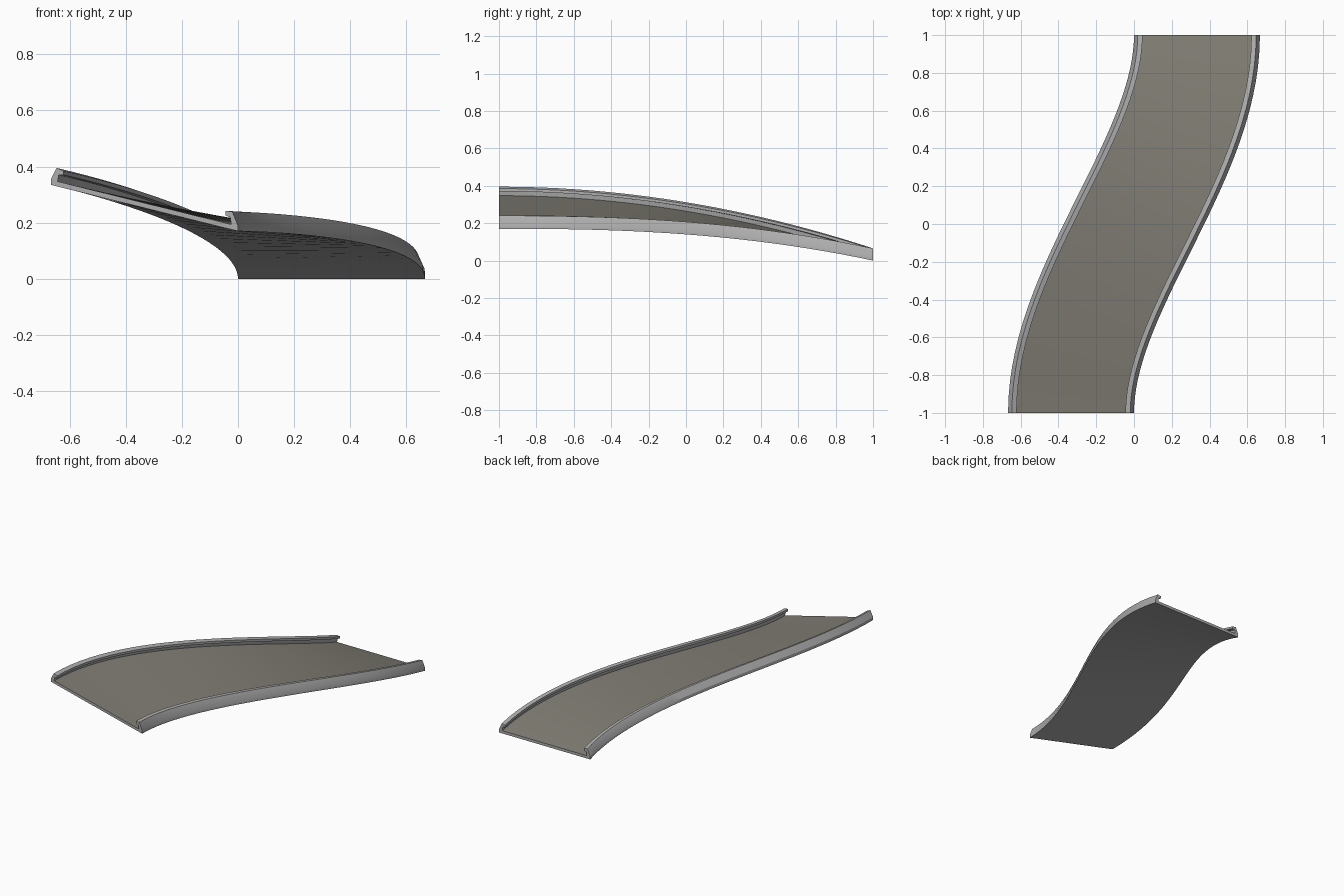
import bpy, bmesh, math

if "Cube" in bpy.data.objects:
    bpy.data.objects.remove(bpy.data.objects["Cube"])

SEG = 32
HALF = 1 / 3


def material(name, rgb):
    m = bpy.data.materials.new(name)
    m.diffuse_color = (*rgb, 1)
    m.use_nodes = True
    m.node_tree.nodes["Principled BSDF"].inputs["Base Color"].default_value = m.diffuse_color
    return m


grey = material("rail grey", (0.42, 0.42, 0.42))
brown = material("road brown grey", (0.215, 0.204, 0.172))


# Heights of the two lower edges: the road descends and un-banks along y
def edge_height(side, y):
    u = min(max((y + 1) / 2, 0), 1)
    return 0.335 * (1 - u ** 2) if side < 0 else 0.17 * (1 - u ** 2.5)


# Frame of one cross-section: left and right lower edge points
def section(y):
    x = HALF * (1.5 * y - 0.5 * y ** 3)
    slope = HALF * 1.5 * (1 - y * y)
    k = math.hypot(1, slope)
    nx, ny = 1 / k, -slope / k
    ends = []
    for s in (-1, 1):
        px, py = x + s * HALF * nx, y + s * HALF * ny
        ends.append((px, py, edge_height(s, py)))
    return ends


# Point in a section: d = distance in from an edge, h = height above underside
def place(ends, side, d, h):
    t = d / (2 * HALF)
    if side > 0:
        t = 1 - t
    a, b = ends
    return (a[0] + (b[0] - a[0]) * t, a[1] + (b[1] - a[1]) * t,
            a[2] + (b[2] - a[2]) * t + h)


def sweep(name, profile, mat, closed=True):
    bm = bmesh.new()
    rings = []
    for i in range(SEG + 1):
        ends = section(-1 + 2 * i / SEG)
        rings.append([bm.verts.new(place(ends, *p)) for p in profile])
    n = len(profile)
    for r0, r1 in zip(rings, rings[1:]):
        for j in range(n if closed else n - 1):
            k = (j + 1) % n
            bm.faces.new((r0[j], r0[k], r1[k], r1[j]))
    if closed:
        bm.faces.new(rings[0])
        bm.faces.new(rings[-1][::-1])
        bmesh.ops.recalc_face_normals(bm, faces=bm.faces)
    me = bpy.data.meshes.new(name)
    bm.to_mesh(me)
    bm.free()
    ob = bpy.data.objects.new(name, me)
    bpy.context.collection.objects.link(ob)
    me.materials.append(mat)
    bpy.ops.object.select_all(action='DESELECT')
    ob.select_set(True)
    bpy.context.view_layer.objects.active = ob
    bpy.ops.object.shade_smooth_by_angle(angle=math.radians(25))
    return ob


# Track body: underside with a hooked rail on each side
rail = [(0, 0), (0, 0.02), (0.02, 0.065), (0.045, 0.061),
        (0.045, 0.046), (0.028, 0.042), (0.024, 0.018)]
profile = [(-1, d, h) for d, h in rail] + [(1, d, h) for d, h in reversed(rail)]
body = sweep("track_body", profile, grey)

# Road surface: the broad faces between the rails take the road colour
body.data.materials.append(brown)
road_column = len(rail) - 1
for f in body.data.polygons:
    if f.index < SEG * len(profile) and f.index % len(profile) == road_column:
        f.material_index = 1
